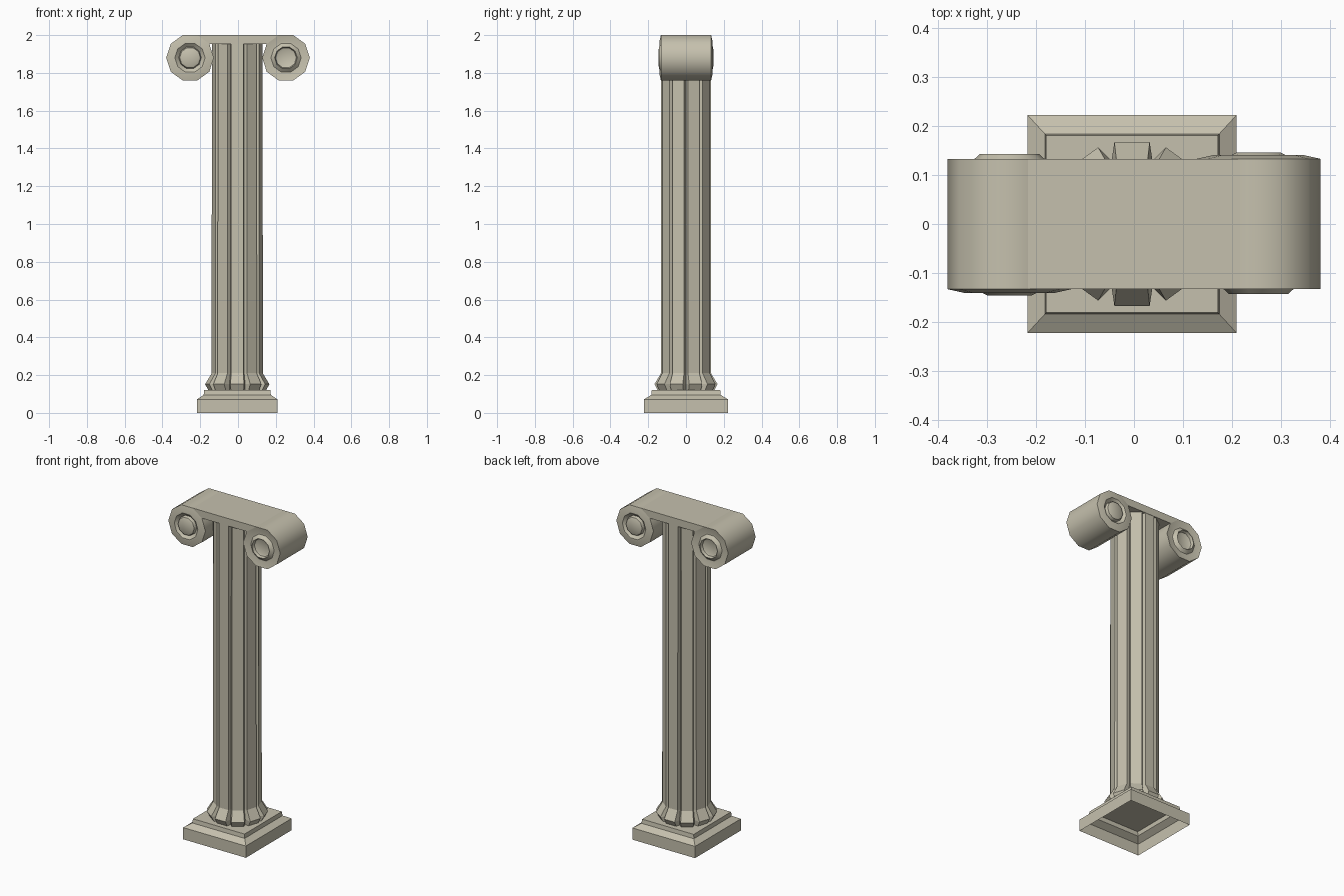
import bpy, bmesh, math
from math import sin, cos, pi, radians

if "Cube" in bpy.data.objects:
    bpy.data.objects.remove(bpy.data.objects["Cube"])

stone = bpy.data.materials.new("warm_stone")
stone.diffuse_color = (0.56, 0.53, 0.42, 1)
stone.use_nodes = True
stone.node_tree.nodes["Principled BSDF"].inputs["Base Color"].default_value = stone.diffuse_color
CX = -0.004          # shaft and plinth sit slightly left of centre


def finish(bm, name, smooth=False):
    bmesh.ops.recalc_face_normals(bm, faces=bm.faces)
    me = bpy.data.meshes.new(name)
    bm.to_mesh(me)
    bm.free()
    me.materials.append(stone)
    ob = bpy.data.objects.new(name, me)
    bpy.context.collection.objects.link(ob)
    if smooth:
        bpy.context.view_layer.objects.active = ob
        ob.select_set(True)
        bpy.ops.object.shade_smooth_by_angle(angle=radians(40))
        ob.select_set(False)
    return ob


def loft(bm, rings):
    """Join equal-length closed rings of points with quads."""
    loops = [[bm.verts.new(p) for p in r] for r in rings]
    n = len(loops[0])
    for a, b in zip(loops, loops[1:]):
        for i in range(n):
            j = (i + 1) % n
            bm.faces.new((a[i], a[j], b[j], b[i]))
    return loops


# Plinth: square stepped shell, open underneath
bm = bmesh.new()
steps = [(0.213, 0.222, 0), (0.213, 0.222, 0.072),
         (0.178, 0.184, 0.095), (0.175, 0.181, 0.12)]
loops = loft(bm, [[(CX + sx * x, sy * y, z) for sx, sy in
                   ((-1, -1), (1, -1), (1, 1), (-1, 1))] for x, y, z in steps])
bm.faces.new(loops[-1])
finish(bm, "plinth")


# Shaft: ten flat ribs parted by narrow grooves, flared at the foot
def fluted_ring(apothem, half, groove, z, n=10):
    pts = []
    for k in range(n):
        a = pi / 2 + 2 * pi * k / n
        for u, v in ((apothem, -half), (apothem, half)):
            pts.append((CX + u * cos(a) - v * sin(a), u * sin(a) + v * cos(a), z))
        g = a + pi / n
        pts.append((CX + groove * cos(g), groove * sin(g), z))
    return pts


bm = bmesh.new()
loft(bm, [fluted_ring(0.150, 0.034, 0.130, 0.12),
          fluted_ring(0.167, 0.036, 0.135, 0.152),
          fluted_ring(0.132, 0.032, 0.118, 0.21),
          fluted_ring(0.131, 0.032, 0.117, 1.957)])
finish(bm, "fluted_shaft")

# Capital band between the scrolls
bm = bmesh.new()
bmesh.ops.create_cube(bm, size=1)
for v in bm.verts:
    v.co = (v.co.x * (0.432 if v.co.z > 0 else 0.306), v.co.y * 0.266,
            1.977 + v.co.z * 0.046)
finish(bm, "capital_band")


# Scrolls: ten-sided rolls, one end carved outward and the other inward
def scroll(name, side):
    out, d = [(0.126, 0), (0.090, 0.008), (0.080, 0.008), (0.060, -0.010),
              (0.055, 0.008), (0.045, 0.013)], 0.133
    profile = [(r, side * (d + h)) for r, h in reversed(out)]
    profile += [(r, side * (-d + h)) for r, h in out]
    bm = bmesh.new()
    loops = loft(bm, [[(side * 0.254 + r * cos(2 * pi * k / 10), y,
                        1.88 + r * sin(2 * pi * k / 10)) for k in range(10)]
                      for r, y in profile])
    bm.faces.new(loops[0])
    bm.faces.new(loops[-1])
    finish(bm, name, smooth=True)


scroll("left_scroll", -1)
scroll("right_scroll", 1)
